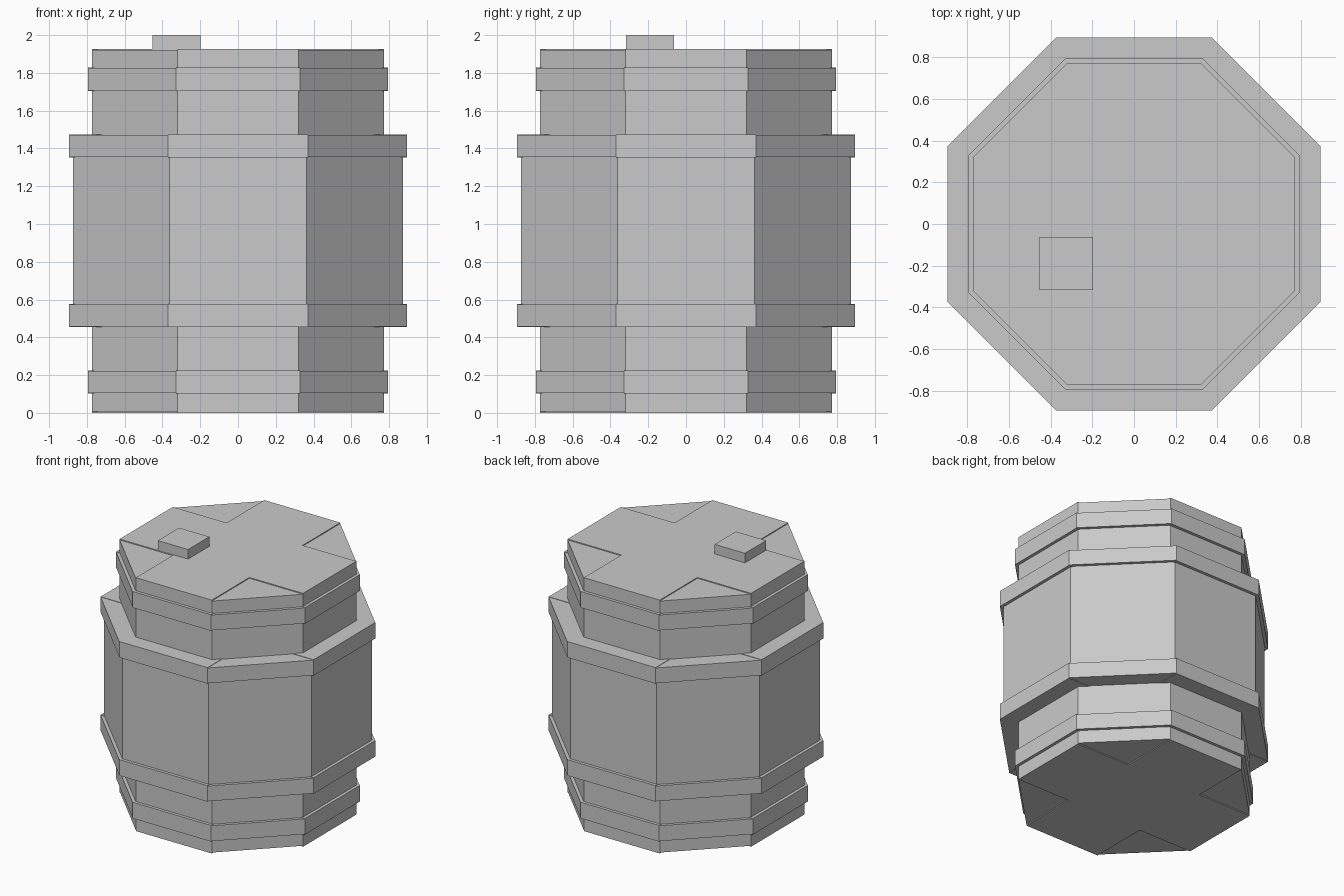
import bpy
import math

default_cube = bpy.data.objects.get("Cube")
if default_cube:
    bpy.data.objects.remove(default_cube, do_unlink=True)

# Single plain grey for the whole barrel
grey = bpy.data.materials.new("light grey")
grey.use_nodes = True
colour = (0.59, 0.59, 0.59, 1)
grey.diffuse_color = colour
grey.node_tree.nodes["Principled BSDF"].inputs["Base Color"].default_value = colour


def box(name, centre, size, turn=0):
    bpy.ops.mesh.primitive_cube_add(size=1, location=centre, rotation=(0, 0, turn))
    obj = bpy.context.object
    obj.name = name
    obj.scale = size
    bpy.ops.object.transform_apply(location=False, rotation=False, scale=True)
    obj.data.materials.append(grey)
    return obj


def octagon(name, radius, bottom, top, inset=0.007):
    """Four crossed slabs; the diagonal pair is slightly shorter."""
    width = 2 * radius * math.tan(math.pi / 8)
    for i in range(4):
        height = top - bottom - (2 * inset if i % 2 else 0)
        box(f"{name}_slab_{i + 1}", (0, 0, (bottom + top) / 2),
            (2 * radius, width, height), i * math.pi / 4)


# Core and wide middle
octagon("barrel_core", 0.772, 0, 1.927)
octagon("barrel_body", 0.873, 0.5, 1.43)

# Hoops, mirrored about the middle height
for side, flip in (("lower", False), ("upper", True)):
    for name, radius, low, high in (("narrow_hoop", 0.795, 0.102, 0.225),
                                    ("wide_hoop", 0.896, 0.455, 0.577)):
        if flip:
            low, high = 1.93 - high, 1.93 - low
        octagon(f"{side}_{name}", radius, low, high, 0.003)

# Bung on the lid
box("lid_bung", (-0.325, -0.19, 1.94), (0.255, 0.255, 0.12))
